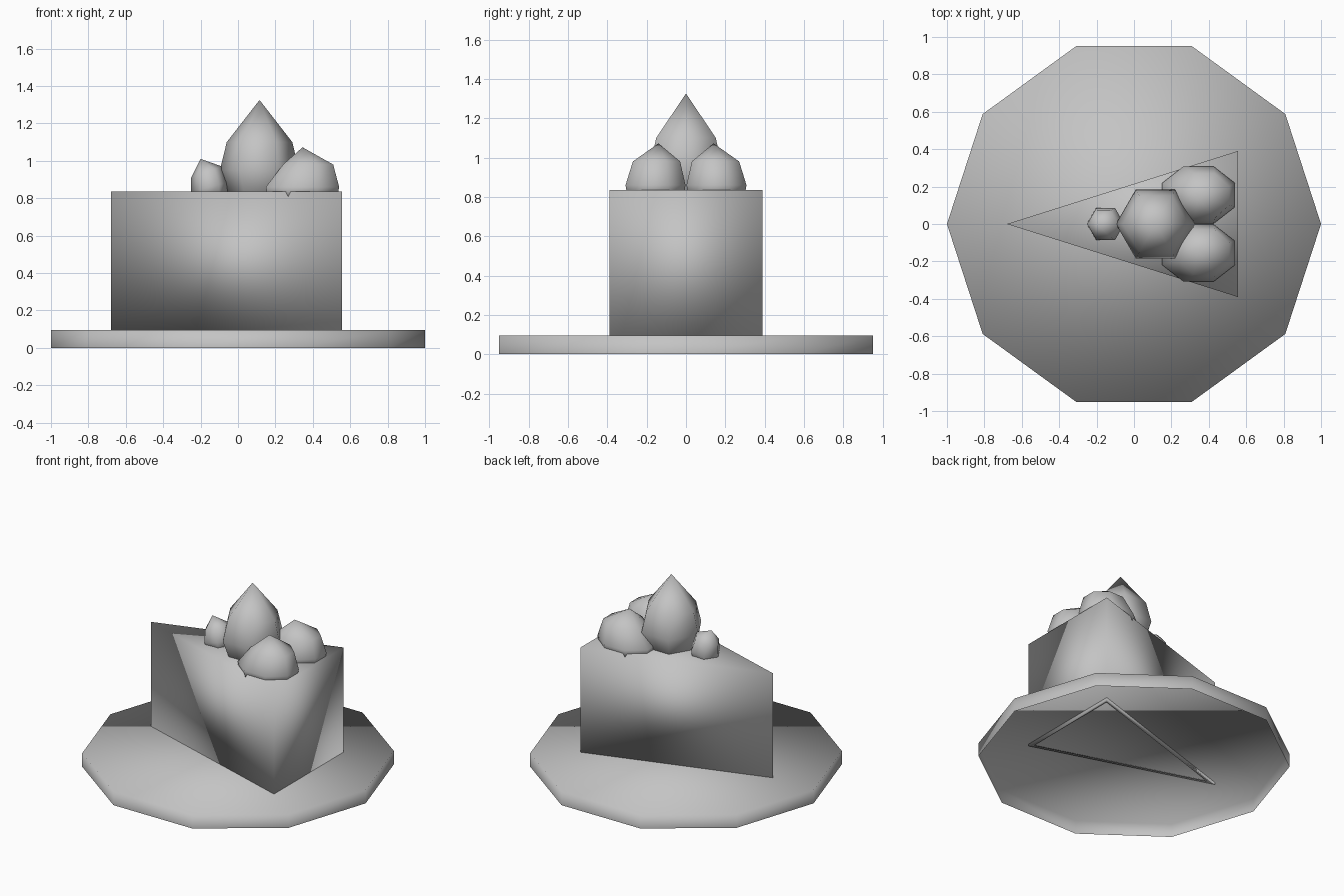
import bpy
import bmesh
from math import sin, cos, pi

if "Cube" in bpy.data.objects:
    bpy.data.objects.remove(bpy.data.objects["Cube"])

# One plain grey for the whole model
GREY = (0.55, 0.55, 0.55, 1)
grey = bpy.data.materials.new("plain_grey")
grey.use_nodes = True
grey.diffuse_color = GREY
grey.node_tree.nodes["Principled BSDF"].inputs["Base Color"].default_value = GREY


def ring(cx, cy, z, rx, ry=None, sides=6, turn=0.0, slope=0.0):
    """Polygon around (cx, cy); slope tips it along x."""
    ry = rx if ry is None else ry
    points = []
    for i in range(sides):
        a = turn + 2 * pi * i / sides
        dx = rx * cos(a)
        points.append((cx + dx, cy + ry * sin(a), z + slope * dx))
    return points


def skin(name, rings, cap_top=True, cap_bottom=False):
    """Join stacked rings, bottom to top; a one-point ring is an apex."""
    bm = bmesh.new()
    rows = [[bm.verts.new(p) for p in r] for r in rings]
    for low, high in zip(rows, rows[1:]):
        n = len(low)
        for i in range(n):
            j = (i + 1) % n
            if len(high) == 1:
                bm.faces.new((low[i], low[j], high[0]))
            else:
                bm.faces.new((low[i], low[j], high[j], high[i]))
    if cap_top and len(rows[-1]) > 2:
        bm.faces.new(rows[-1])
    if cap_bottom:
        bm.faces.new(rows[0][::-1])
    for f in bm.faces:
        f.smooth = True
    mesh = bpy.data.meshes.new(name)
    bm.to_mesh(mesh)
    bm.free()
    mesh.materials.append(grey)
    obj = bpy.data.objects.new(name, mesh)
    bpy.context.collection.objects.link(obj)
    return obj


# Ten-sided plate, hollow underneath
skin("plate", [ring(0, 0, z, 1, sides=10) for z in (0, 0.095)])


# Cake slice: a wedge shell whose bottom rim shows just under the plate top
def wedge(z, t=0.0):
    tip, back, half = -0.68 + t / 0.301, 0.555 - t, 0.39 - 1.35 * t
    return [(tip, 0, z), (back, -half, z), (back, half, z)]


skin("cake_slice", [wedge(0.08, 0.021), wedge(0.08), wedge(0.835)])

# Pointed topping in the middle
skin("large_topping", [ring(0.115, 0, 0.79, 0.13), ring(0.115, 0, 0.835, 0.17),
                       ring(0.115, 0, 0.95, 0.212), ring(0.115, 0, 1.10, 0.175),
                       [(0.115, 0, 1.325)]], cap_bottom=True)

# Small leaning topping near the tip
skin("small_topping", [ring(-0.14, 0, 0.79, 0.08), ring(-0.152, 0, 0.86, 0.1, slope=0.25),
                       ring(-0.167, 0, 0.94, 0.083, slope=0.35),
                       [(-0.2, 0, 1.01)]], cap_bottom=True)

# Pair of rounded toppings at the wide end
for side, label in ((-1, "right"), (1, "left")):
    levels = [(0.345, 0.155, 0.80, 0.20, 0.155), (0.345, 0.155, 0.86, 0.212, 0.165),
              (0.375, 0.15, 0.98, 0.145, 0.13)]
    rings = [ring(x, side * y, z, rx, ry, sides=8, turn=pi / 8)
             for x, y, z, rx, ry in levels]
    skin("back_topping_" + label, rings + [[(0.345, side * 0.14, 1.072)]],
         cap_bottom=True)
